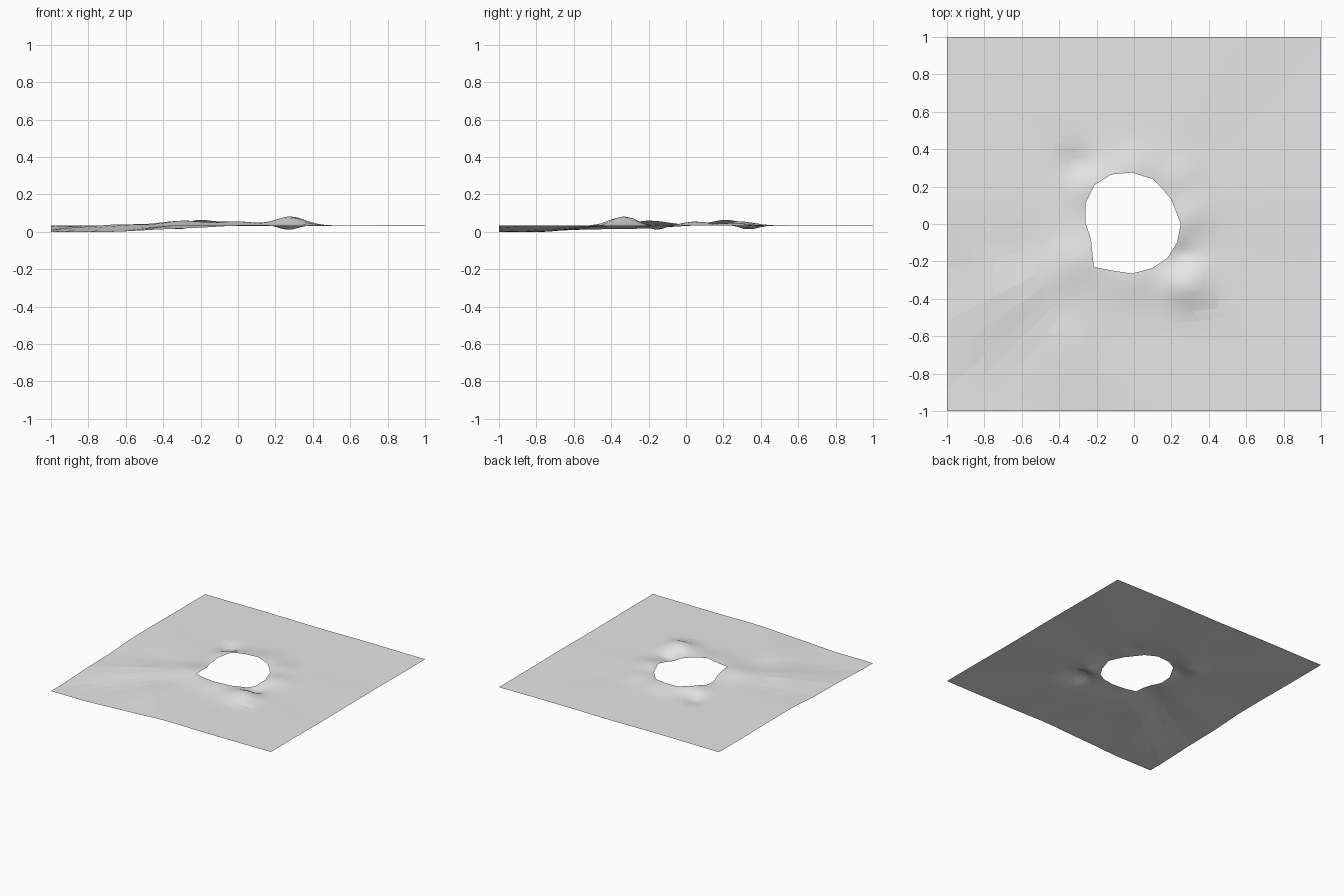
import bpy, bmesh, math
from mathutils import Vector

cube = bpy.data.objects.get("Cube")
if cube:
    bpy.data.objects.remove(cube)

# Outline of the central opening, counter-clockwise
HOLE = [(.25, 0), (.2, .13), (.15, .19), (.1, .24), (-.01, .275), (-.12, .265),
        (-.21, .21), (-.26, .11), (-.26, .01), (-.23, -.08), (-.215, -.23),
        (-.11, -.25), (-.01, -.265), (.1, -.235), (.18, -.18), (.23, -.1)]

# Mounds and dips: x, y, height, radius
BUMPS = [(.28, -.33, .05, .11), (.27, -.17, -.028, .07), (.31, .05, .022, .1),
         (-.31, .33, -.025, .07), (-.2, .2, .03, .12), (-.28, -.2, .026, .16),
         (0, .28, .022, .13), (0, -.28, .022, .14), (.25, .25, .015, .1)]
STEPS = 4
RINGS = 18


def height(x, y):
    """Gentle ground that sinks to one corner and creases out from the opening."""
    z = .033
    for bx, by, h, r in BUMPS:
        z += h * math.exp(-((x - bx) ** 2 + (y - by) ** 2) / (r * r))
    z -= .031 * min(1, max(0, (-x - y - 1.0) / .6))
    angle = math.atan2(y, x)
    reach = min(1, max(0, math.hypot(x, y) - .25) / .4)
    front_left = math.exp(-((angle + 2.45) / .5) ** 2)
    z += reach * (.008 * front_left * math.cos(9 * (angle + 2.66)) + .0015 * math.sin(7 * angle))
    return max(0, z)


def border(p):
    """Push a point outward on to the square edge."""
    return p / max(abs(p.x), abs(p.y))


# Matching loops round the opening and the square edge
inner = []
for i, a in enumerate(HOLE):
    b = HOLE[(i + 1) % len(HOLE)]
    inner += [Vector(a).lerp(Vector(b), k / STEPS) for k in range(STEPS)]
outer = [border(p) for p in inner]
for corner in [Vector((sx, sy)) for sx in (-1, 1) for sy in (-1, 1)]:
    nearest = min(range(len(outer)), key=lambda i: (outer[i] - corner).length)
    outer[nearest] = corner

# Ground sheet made of rings, closer together near the opening
bm = bmesh.new()
loops = []
for r in range(RINGS + 1):
    t = (r / RINGS) ** 1.6
    flat = [a.lerp(b, t) for a, b in zip(inner, outer)]
    loops.append([bm.verts.new((p.x, p.y, height(p.x, p.y))) for p in flat])
count = len(inner)
for low, high in zip(loops, loops[1:]):
    for i in range(count):
        j = (i + 1) % count
        face = bm.faces.new((low[i], high[i], high[j], low[j]))
        face.smooth = face.calc_center_median().xy.length < .6

# Rest the lowest point on the floor
lowest = min(v.co.z for v in bm.verts)
bmesh.ops.translate(bm, verts=bm.verts, vec=(0, 0, -lowest))
bm.normal_update()

mesh = bpy.data.meshes.new("ground_sheet")
bm.to_mesh(mesh)
bm.free()
ground = bpy.data.objects.new("ground_sheet", mesh)
bpy.context.collection.objects.link(ground)

# Plain light grey
grey = bpy.data.materials.new("light_grey")
grey.use_nodes = True
grey.diffuse_color = (.8, .8, .8, 1)
grey.node_tree.nodes["Principled BSDF"].inputs["Base Color"].default_value = (.8, .8, .8, 1)
mesh.materials.append(grey)
